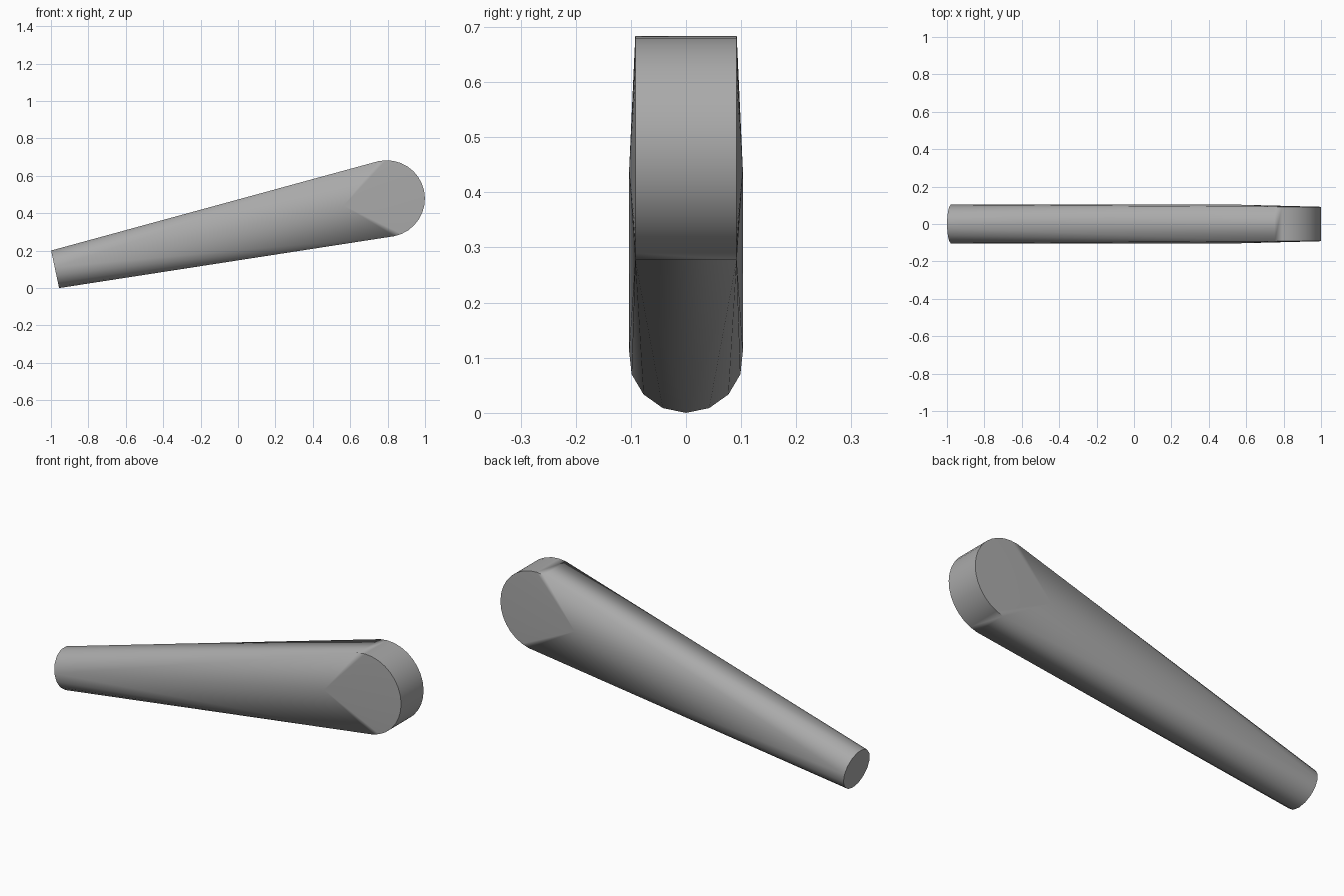
import bpy
import bmesh
from math import sin, cos, tau, radians
from mathutils import Matrix, Vector

cube = bpy.data.objects.get("Cube")
if cube:
    bpy.data.objects.remove(cube, do_unlink=True)

TILT = radians(12)
ARM_RADIUS, ARM_LENGTH, ARM_SIDES = 0.1037, 1.58, 15
HEAD_RADIUS, HEAD_HALF, HEAD_SIDES = 0.205, 0.092, 32
HEAD_DISTANCE = 1.812

grey = bpy.data.materials.new("plain grey")
grey.use_nodes = True
colour = (0.4, 0.4, 0.4, 1)
grey.diffuse_color = colour
grey.node_tree.nodes["Principled BSDF"].inputs["Base Color"].default_value = colour


def arm_ring(x):
    """Round section across the arm, with a corner at the bottom."""
    angles = [tau * i / ARM_SIDES for i in range(ARM_SIDES)]
    return [Vector((x, ARM_RADIUS * sin(a), -ARM_RADIUS * cos(a))) for a in angles]


def head_ring(y):
    """Flat disc of the rounded head."""
    angles = [tau * i / HEAD_SIDES for i in range(HEAD_SIDES)]
    return [Vector((HEAD_DISTANCE + HEAD_RADIUS * cos(a), y, HEAD_RADIUS * sin(a)))
            for a in angles]


# Round arm and flat head wrapped in one taut skin
bm = bmesh.new()
for point in (arm_ring(0) + arm_ring(ARM_LENGTH)
              + head_ring(-HEAD_HALF) + head_ring(HEAD_HALF)):
    bm.verts.new(point)
hull = bmesh.ops.convex_hull(bm, input=bm.verts)
spare = {v for v in hull["geom_interior"] + hull["geom_unused"]
         if isinstance(v, bmesh.types.BMVert)}
bmesh.ops.delete(bm, geom=list(spare), context="VERTS")
bmesh.ops.dissolve_limit(bm, angle_limit=radians(0.1), verts=bm.verts, edges=bm.edges)
bmesh.ops.recalc_face_normals(bm, faces=bm.faces)

# Tilt upward and stand on the ground
bm.transform(Matrix.Translation((-0.978, 0, 0.1035)) @ Matrix.Rotation(-TILT, 4, "Y"))
lowest = min(v.co.z for v in bm.verts)
bmesh.ops.translate(bm, verts=bm.verts, vec=(0, 0, -lowest))

mesh = bpy.data.meshes.new("tapered_lever")
bm.to_mesh(mesh)
bm.free()
mesh.materials.append(grey)
lever = bpy.data.objects.new("tapered_lever", mesh)
bpy.context.collection.objects.link(lever)

bpy.ops.object.select_all(action="DESELECT")
lever.select_set(True)
bpy.context.view_layer.objects.active = lever
bpy.ops.object.shade_smooth_by_angle(angle=radians(30))
